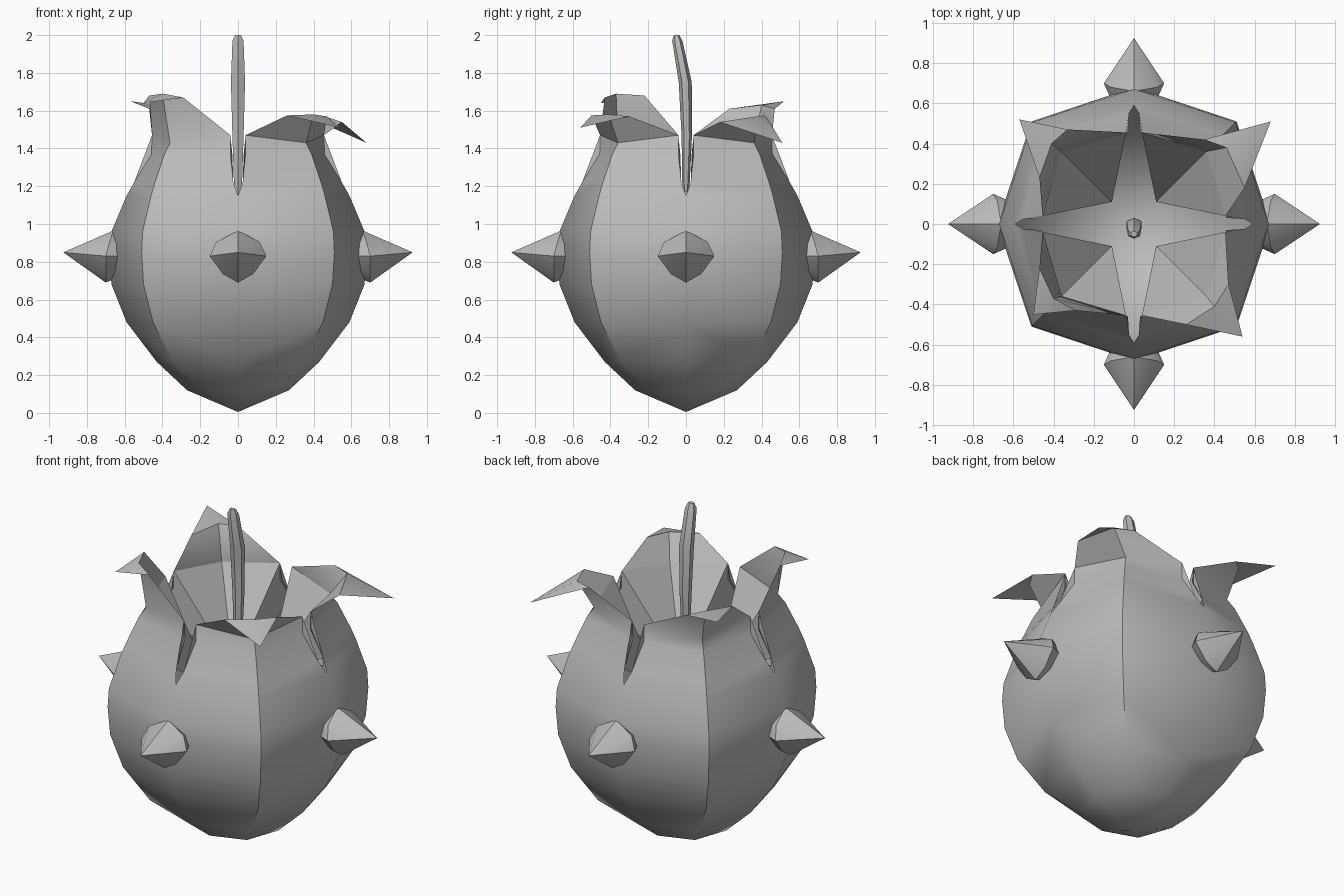
import bpy, bmesh, math
from mathutils import Vector

cube = bpy.data.objects.get("Cube")
if cube:
    bpy.data.objects.remove(cube)

grey = bpy.data.materials.new("plain_grey")
grey.use_nodes = True
grey.diffuse_color = (0.5, 0.5, 0.5, 1)
grey.node_tree.nodes["Principled BSDF"].inputs["Base Color"].default_value = (0.5, 0.5, 0.5, 1)


def finish(name, bm, angle, fix_normals=True):
    """Turn a bmesh into a shaded object."""
    bmesh.ops.remove_doubles(bm, verts=bm.verts, dist=0.0005)
    if fix_normals:
        bmesh.ops.recalc_face_normals(bm, faces=bm.faces)
    mesh = bpy.data.meshes.new(name)
    bm.to_mesh(mesh)
    bm.free()
    mesh.materials.append(grey)
    obj = bpy.data.objects.new(name, mesh)
    bpy.context.collection.objects.link(obj)
    bpy.ops.object.select_all(action='DESELECT')
    obj.select_set(True)
    bpy.context.view_layer.objects.active = obj
    bpy.ops.object.shade_smooth_by_angle(angle=math.radians(angle))
    return obj


def face(bm, *points):
    return bm.faces.new([bm.verts.new(p) for p in points])


def loft(bm, rings, closed=True):
    """Skin a list of equal-length point rows."""
    for low, high in zip(rings, rings[1:]):
        n = len(low)
        for i in range(n if closed else n - 1):
            j = (i + 1) % n
            face(bm, low[i], low[j], high[j], high[i])


# Bulb profile: height, side radius, corner offset, half width of the slit
PROFILE = [
    (0.12, 0.27, 0.20, 0), (0.27, 0.43, 0.345, 0), (0.48, 0.59, 0.45, 0),
    (0.68, 0.67, 0.50, 0), (0.85, 0.68, 0.51, 0), (0.96, 0.67, 0.505, 0),
    (1.15, 0.59, 0.46, 0), (1.22, 0.55, 0.44, 0.025), (1.37, 0.46, 0.39, 0.03),
]
NECK_SIDE, NECK_CORNER = (0.04, 0.455, 1.47), (0.36, 0.36, 1.43)

# Petal ends: sign pair -> edge by the y slit, ridge, edge by the x slit, tip
PETALS = {
    (1, -1): [(0.26, 0.50, 1.575), (0.40, 0.41, 1.58), (0.47, 0.30, 1.57), (0.54, 0.56, 1.51)],
    (1, 1): [(0.35, 0.42, 1.575), (0.46, 0.38, 1.57), (0.55, 0.18, 1.54), (0.68, 0.51, 1.43)],
    (-1, 1): [(0.33, 0.47, 1.61), (0.41, 0.40, 1.63), (0.47, 0.23, 1.61), (0.57, 0.52, 1.65)],
    (-1, -1): [(0.29, 0.43, 1.67), (0.40, 0.37, 1.69), (0.47, 0.22, 1.68), (0.50, 0.45, 1.64)],
}

shell, lining = bmesh.new(), bmesh.new()
for (sx, sy), ends in PETALS.items():
    def place(p):
        return Vector((p[0] * sx, p[1] * sy, p[2]))

    # Quarter of the bulb wall, up to the neck of its petal
    rows = [[place(p) for p in ((g, r, z), (c, c, z), (r, g, z))] for z, r, c, g in PROFILE]
    gx, gr, gz = NECK_SIDE
    neck = [place(p) for p in (NECK_SIDE, NECK_CORNER, (gr, gx, gz))]
    bend = [place(p) for p in ends[:3]]
    tip = place(ends[3])
    loft(shell, rows + [neck, bend], closed=False)
    for i in range(2):
        face(shell, bend[i], bend[i + 1], tip)
        face(shell, rows[0][i], rows[0][i + 1], (0, 0, 0.005))

    # Sloping inner side of the petal, running down towards the middle
    heart = place((0.11, 0.11, 0.95))
    slit_row = rows[-2]
    strip = [slit_row[0], neck[0], neck[1], neck[2], slit_row[2]]
    for a, b in zip(strip, strip[1:]):
        f = face(lining, a, b, heart)
        f.normal_update()
        if f.normal.z < 0:
            f.normal_flip()

finish("bulb_with_petals", shell, 43)
finish("petal_lining", lining, 43, fix_normals=False)

# Four thorns around the widest part
THORN_HALF = [(0, 0.965, 0.66), (0.115, 0.905, 0.68), (0.15, 0.83, 0.70), (0.08, 0.735, 0.70)]
base = THORN_HALF + [(0, 0.69, 0.70)] + [(-x, z, d) for x, z, d in reversed(THORN_HALF[1:])]
for k, label in enumerate(("front", "left", "back", "right")):
    bm = bmesh.new()
    turn = k * math.pi / 2

    def spin(x, z, d):
        return (x * math.cos(turn) + d * math.sin(turn), x * math.sin(turn) - d * math.cos(turn), z)

    outer = [spin(*p) for p in base]
    root = [spin(x * 0.7, 0.83 + (z - 0.83) * 0.7, 0.6) for x, z, d in base]
    loft(bm, [root, outer])
    for i in range(len(outer)):
        face(bm, outer[i], outer[(i + 1) % len(outer)], spin(0, 0.85, 0.925))
    finish(label + "_thorn", bm, 40)

# Bent stem rising from the middle: y offset, height, radius
STEM = [(0, 1.12, 0.004), (0, 1.22, 0.025), (0.004, 1.46, 0.034),
        (-0.004, 1.75, 0.043), (-0.046, 1.97, 0.034), (-0.05, 2.0, 0.018)]
bm = bmesh.new()
rings = [[(r * math.sin(i * math.pi / 3), y + r * math.cos(i * math.pi / 3) * 0.8, z) for i in range(6)]
         for y, z, r in STEM]
loft(bm, rings)
face(bm, *rings[0])
face(bm, *rings[-1])
finish("stem", bm, 30)
